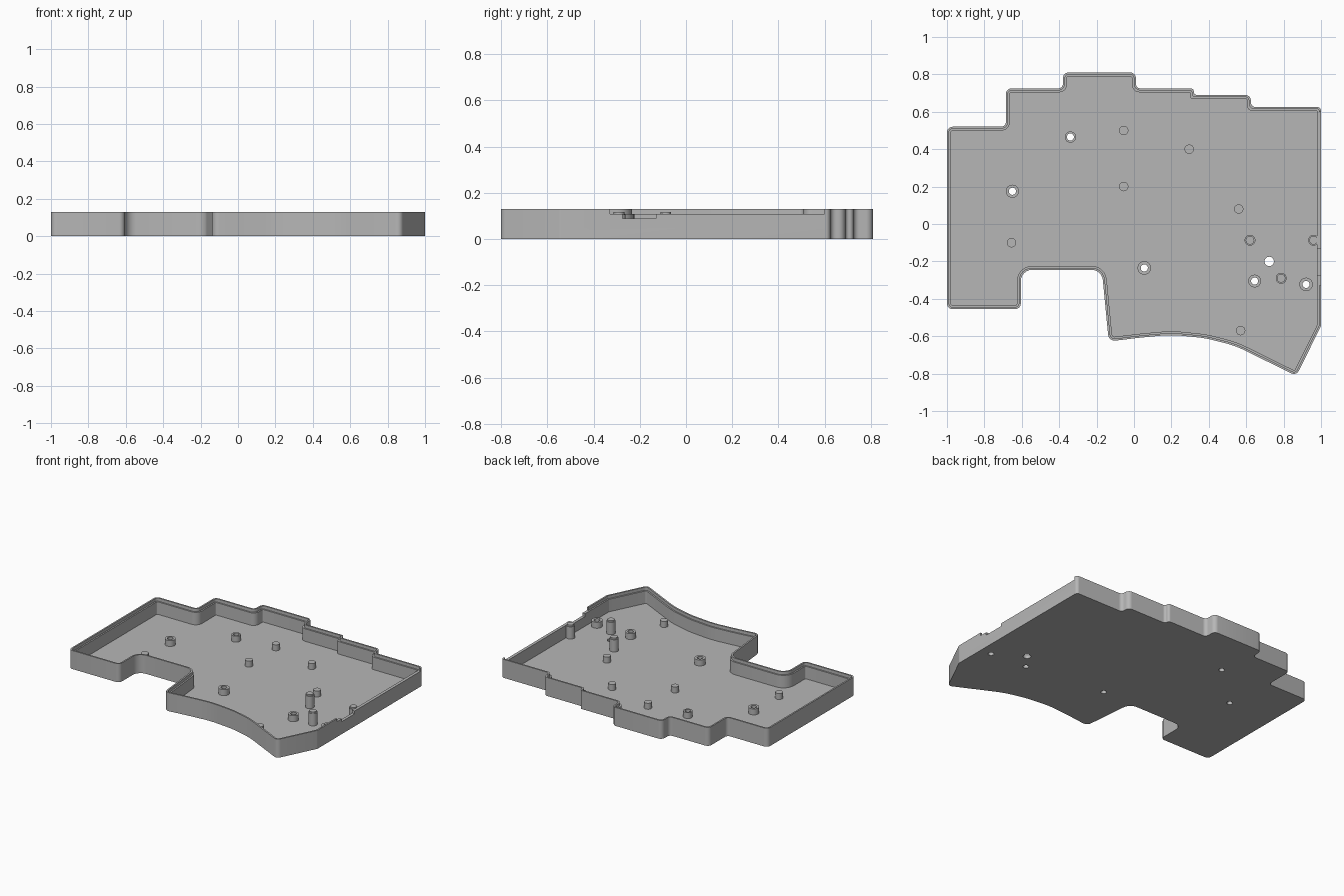
import bpy, bmesh, math
from mathutils import Vector

if "Cube" in bpy.data.objects:
    bpy.data.objects.remove(bpy.data.objects["Cube"], do_unlink=True)

grey = bpy.data.materials.new("matte grey")
grey.use_nodes = True
grey.diffuse_color = (0.47, 0.47, 0.47, 1)
grey.node_tree.nodes["Principled BSDF"].inputs["Base Color"].default_value = grey.diffuse_color

HEIGHT, LEDGE, FLOOR = 0.13, 0.108, 0.02

# Counter-clockwise outline corners: x, y, corner radius
OUTLINE = [
    (-1, -0.455, .03), (-0.605, -0.455, .03), (-0.605, -0.245, .06), (-0.172, -0.245, .06),
    (-0.135, -0.628, .035), (0.03, -0.608, .6), (0.2, -0.592, .6), (0.38, -0.61, .6),
    (0.54, -0.65, .6), (0.868, -0.812, .03), (1, -0.545, .03), (1, 0.625, .02),
    (0.625, 0.625, .025), (0.625, 0.69, .03), (0.32, 0.69, .02), (0.32, 0.725, .02),
    (0.01, 0.725, .025), (0.01, 0.81, .03), (-0.38, 0.81, .03), (-0.38, 0.725, .025),
    (-0.685, 0.725, .03), (-0.685, 0.52, .025), (-1, 0.52, .03)]


def outline_ring(inset, steps=6):
    """Outline moved inwards by inset, with each corner turned into an arc."""
    n = len(OUTLINE)
    pts = [Vector(p[:2]) for p in OUTLINE]
    corners = []
    for i, p in enumerate(pts):
        a = (p - pts[i - 1]).normalized()
        b = (pts[(i + 1) % n] - p).normalized()
        na, nb = Vector((-a.y, a.x)), Vector((-b.y, b.x))
        corners.append((p + (na + nb) * inset / (1 + na.dot(nb)), a, b))
    ring = []
    for i, (p, a, b) in enumerate(corners):
        turn = math.atan2(a.cross(b), a.dot(b))
        r = max(0.004, OUTLINE[i][2] - math.copysign(inset, turn))
        room = 0.48 * min((p - corners[i - 1][0]).length, (p - corners[(i + 1) % n][0]).length)
        t = min(r * math.tan(abs(turn) / 2), room)
        w = math.cos(turn / 2)
        for k in range(steps + 1):
            u = k / steps
            c0, c1, c2 = (1 - u) ** 2, 2 * w * u * (1 - u), u * u
            ring.append(((p - a * t) * c0 + p * c1 + (p + b * t) * c2) / (c0 + c1 + c2))
    return ring


def finish(name, bm):
    bmesh.ops.recalc_face_normals(bm, faces=bm.faces[:])
    mesh = bpy.data.meshes.new(name)
    bm.to_mesh(mesh)
    bm.free()
    mesh.materials.append(grey)
    ob = bpy.data.objects.new(name, mesh)
    bpy.context.collection.objects.link(ob)
    return ob


def skin(bm, rings, closed=False):
    """Join successive vertex rings with quads."""
    pairs = list(zip(rings, rings[1:])) + ([(rings[-1], rings[0])] if closed else [])
    for lo, hi in pairs:
        for i in range(len(lo)):
            j = (i + 1) % len(lo)
            bm.faces.new((lo[i], lo[j], hi[j], hi[i]))


def lathe(name, x, y, profile, closed=False, segments=32):
    """Turned post from (radius, z) pairs; closed makes a tube."""
    bm = bmesh.new()
    rings = []
    for r, z in profile:
        angles = [math.tau * k / segments for k in range(segments)]
        rings.append([bm.verts.new((x + r * math.cos(t), y + r * math.sin(t), z)) for t in angles])
    skin(bm, rings, closed)
    if not closed:
        bm.faces.new(rings[0])
        bm.faces.new(rings[-1])
    return finish(name, bm)


def box(name, lo, hi):
    bm = bmesh.new()
    bmesh.ops.create_cube(bm, size=1)
    for v in bm.verts:
        v.co = [(a + b) / 2 + c * (b - a) for a, b, c in zip(lo, hi, v.co)]
    return finish(name, bm)


# Tray: outer wall, thin lip, ledge and floor
bm = bmesh.new()
LIP, WALL = 0.011, 0.021
rings = []
for inset, z in [(0, 0), (0, HEIGHT), (LIP, HEIGHT), (LIP, LEDGE), (WALL, LEDGE), (WALL, FLOOR)]:
    rings.append([bm.verts.new((p.x, p.y, z)) for p in outline_ring(inset)])
skin(bm, rings)
bm.faces.new(rings[0])
bm.faces.new(rings[-1])
tray = finish("case_tray", bm)

# Openings: lowered lip and port notch on the left wall, holes in the floor
cutters = [box("lip_cutter", (0.95, -0.33, LEDGE), (1.1, 0.6, 0.2)),
           box("port_cutter", (0.95, -0.275, 0.088), (1.1, -0.13, 0.2))]
BOSSES = [(-0.34, 0.465, .03), (-0.65, 0.175, .035), (0.055, -0.235, .036),
          (0.645, -0.305, .034), (0.92, -0.323, .036)]
HOLE = 0.019
for x, y, r in [(x, y, HOLE) for x, y, _ in BOSSES] + [(0.723, -0.2, 0.025)]:
    cutters.append(lathe("hole_cutter", x, y, [(r, -0.05), (r, 0.06)]))
bpy.context.view_layer.objects.active = tray
for c in cutters:
    m = tray.modifiers.new("cut", 'BOOLEAN')
    m.operation, m.solver, m.object = 'DIFFERENCE', 'EXACT', c
    bpy.ops.object.modifier_apply(modifier=m.name)
    bpy.data.objects.remove(c, do_unlink=True)

# Screw bosses: short tubes around the floor holes
parts = [tray]
BASE, TOP = FLOOR - 0.004, 0.062
for x, y, r in BOSSES:
    parts.append(lathe("screw_boss", x, y, [(HOLE, BASE), (r, BASE), (r, TOP), (HOLE, TOP)], True))

# Short support pegs
for x, y in [(-0.055, 0.5), (-0.055, 0.2), (0.295, 0.4), (0.56, 0.08), (-0.655, -0.1), (0.57, -0.57)]:
    parts.append(lathe("support_peg", x, y, [(0.025, BASE), (0.025, TOP)]))

# Tall locating posts with a stepped tip
for x, y in [(0.62, -0.087), (0.96, -0.087), (0.787, -0.29)]:
    parts.append(lathe("tall_post", x, y, [(0.029, BASE), (0.029, 0.106), (0.023, 0.106), (0.023, 0.116)]))

# Smooth the rounded surfaces, keep hard edges crisp
bpy.ops.object.select_all(action='DESELECT')
for ob in parts:
    ob.select_set(True)
bpy.context.view_layer.objects.active = tray
bpy.ops.object.shade_smooth_by_angle(angle=math.radians(30))
